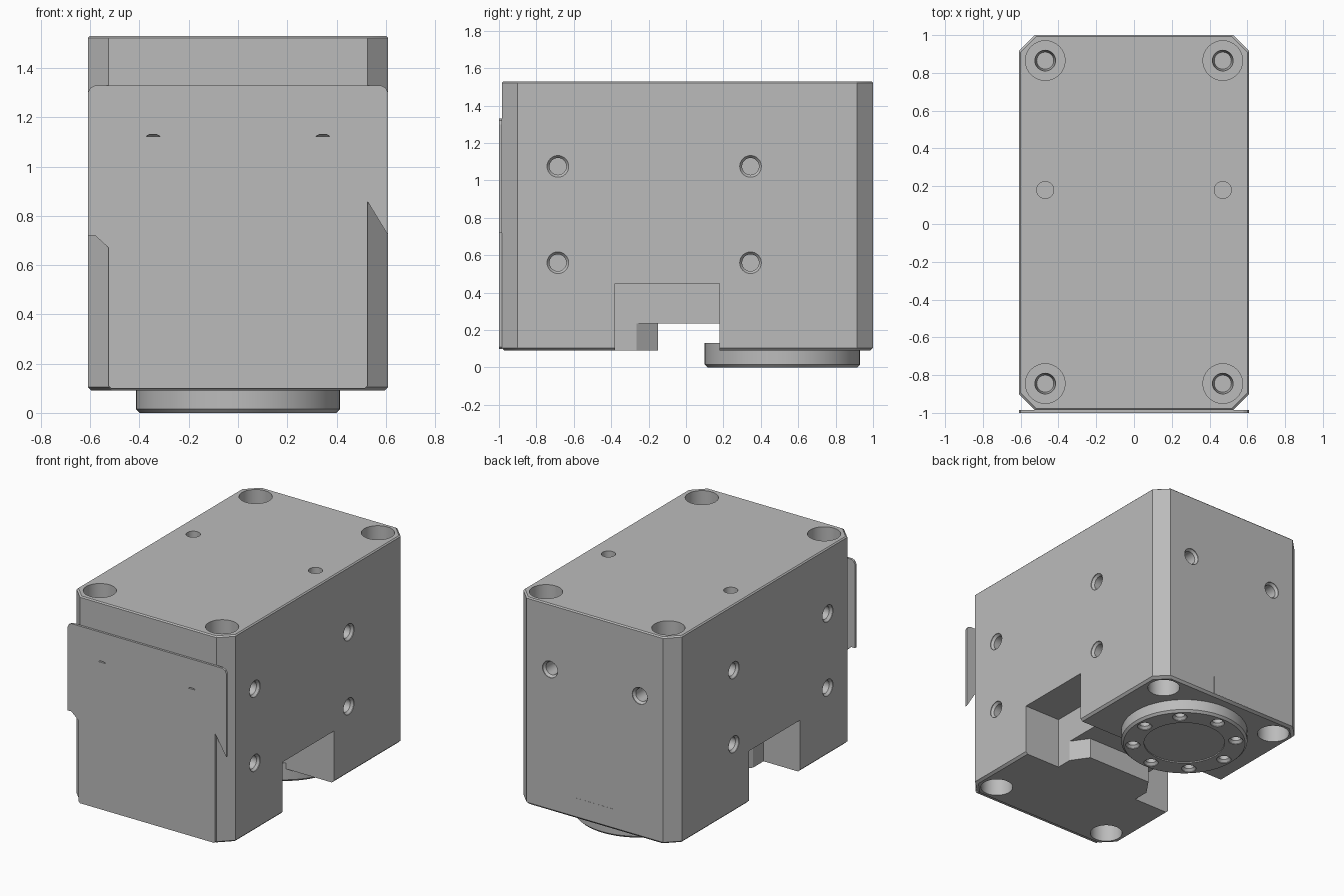
import bpy, bmesh
from math import cos, sin, pi, radians
from mathutils import Vector

old = bpy.data.objects.get("Cube")
if old:
    bpy.data.objects.remove(old)

grey = bpy.data.materials.new("machined_grey")
grey.use_nodes = True
grey.diffuse_color = (0.5, 0.5, 0.5, 1)
grey.node_tree.nodes["Principled BSDF"].inputs["Base Color"].default_value = (0.5, 0.5, 0.5, 1)


def skin(bm, rings):
    """Join equal rings of points into a closed solid."""
    rows = [[bm.verts.new(p) for p in ring] for ring in rings]
    n = len(rows[0])
    for a, b in zip(rows, rows[1:]):
        for i in range(n):
            j = (i + 1) % n
            bm.faces.new((a[i], a[j], b[j], b[i]))
    bm.faces.new(rows[0][::-1])
    bm.faces.new(rows[-1])


def turned(bm, profile, loc, axis, seg=32):
    """Revolve (radius, distance) pairs about an axis starting at loc."""
    q = Vector(axis).to_track_quat('Z', 'Y')
    skin(bm, [[Vector(loc) + q @ Vector((r * cos(2 * pi * k / seg), r * sin(2 * pi * k / seg), d))
               for k in range(seg)] for r, d in profile])


def finish(name, bm):
    bmesh.ops.recalc_face_normals(bm, faces=bm.faces)
    me = bpy.data.meshes.new(name)
    bm.to_mesh(me)
    bm.free()
    me.materials.append(grey)
    ob = bpy.data.objects.new(name, me)
    bpy.context.collection.objects.link(ob)
    return ob


def select(ob):
    bpy.ops.object.select_all(action='DESELECT')
    ob.select_set(True)
    bpy.context.view_layer.objects.active = ob


def cut(ob, bm):
    """Subtract the solid in bm from ob."""
    cutter = finish("cutter", bm)
    cutter.hide_render = True
    mod = ob.modifiers.new("cut", 'BOOLEAN')
    mod.operation, mod.solver, mod.object = 'DIFFERENCE', 'EXACT', cutter
    select(ob)
    bpy.ops.object.modifier_apply(modifier=mod.name)
    bpy.data.objects.remove(cutter)


def smooth(ob):
    select(ob)
    bpy.ops.object.shade_smooth_by_angle(angle=radians(30))


def prism(bm, outline, lo, hi, upright=False):
    """Extrude an outline along z, or along y when upright."""
    skin(bm, [[(a, t, b) if upright else (a, b, t) for a, b in outline] for t in (lo, hi)])


# Housing block with chamfered corners and softened rims
FRONT, BACK, SIDE, TOP, BOTTOM, CH = -0.985, 1.0, 0.61, 1.53, 0.09, 0.085


def octagon(inset, z):
    x, f, b = SIDE - inset, FRONT + inset, BACK - inset
    return [(p[0], p[1], z) for p in (
        (-x + CH, f), (x - CH, f), (x, f + CH), (x, b - CH),
        (x - CH, b), (-x + CH, b), (-x, b - CH), (-x, f + CH))]


bm = bmesh.new()
skin(bm, [octagon(0.015, BOTTOM), octagon(0, BOTTOM + 0.015),
          octagon(0, TOP - 0.008), octagon(0.008, TOP)])
housing = finish("housing", bm)

# Side notches and the low channel that joins them
for s in (-1, 1):
    bm = bmesh.new()
    prism(bm, [(s * 0.33, -0.38), (s * 0.7, -0.38), (s * 0.7, 0.18), (s * 0.33, 0.18)], 0, 0.45)
    cut(housing, bm)
bm = bmesh.new()
prism(bm, [(-0.34, -0.28), (-0.25, -0.15), (0.25, -0.15), (0.34, -0.28),
           (0.34, 0.18), (-0.34, 0.18)], 0, 0.235)
cut(housing, bm)

# Mounting holes
bore = [(0.105, -0.02), (0.105, 0.2), (0.055, 0.2), (0.045, 0.3)]
dowel = [(0.045, -0.02), (0.045, 0.15)]
thread = [(0.058, -0.02), (0.058, 0.004), (0.045, 0.02), (0.045, 0.13)]
bm = bmesh.new()
for s in (-1, 1):
    for y in (-0.845, 0.865):
        turned(bm, bore, (s * 0.47, y, TOP), (0, 0, -1))
        turned(bm, bore, (s * 0.47, y, BOTTOM), (0, 0, 1))
    turned(bm, dowel, (s * 0.47, 0.18, TOP), (0, 0, -1))
    for y in (-0.685, 0.345):
        for z in (0.56, 1.075):
            turned(bm, thread, (s * SIDE, y, z), (-s, 0, 0))
    turned(bm, thread, (s * 0.345, BACK, 1.075), (0, -1, 0))
    turned(bm, thread, (s * 0.345, FRONT, 1.075), (0, 1, 0))
cut(housing, bm)
smooth(housing)

# Thin front cover with wings over the chamfers
bm = bmesh.new()
prism(bm, [(-0.515, 0.1), (0.515, 0.1), (0.525, 0.11), (0.525, 0.86), (0.61, 0.72),
           (0.61, 1.3), (0.6, 1.32), (0.58, 1.33), (-0.58, 1.33), (-0.6, 1.32), (-0.61, 1.3),
           (-0.61, 0.72), (-0.58, 0.72), (-0.525, 0.67), (-0.525, 0.11)],
      -1.0, FRONT + 0.001, True)
cover = finish("front_cover", bm)
bm = bmesh.new()
for x in (-0.345, 0.345):
    prism(bm, [(x - 0.03, 1.122), (x + 0.03, 1.122), (x + 0.015, 1.13), (x - 0.015, 1.13)],
          -1.1, -0.9, True)
cut(cover, bm)

# Small flush plate low on the back
bm = bmesh.new()
prism(bm, [(-0.15, 0.106), (0.15, 0.106), (0.15, 0.235), (-0.15, 0.235)],
      BACK - 0.002, BACK + 0.001, True)
finish("back_plate", bm)

# Round output flange with bolt circle and shallow centre recess
CY = 0.515
bm = bmesh.new()
turned(bm, [(0.4, 0), (0.415, 0.015), (0.415, 0.13)], (0, CY, 0), (0, 0, 1), 96)
flange = finish("output_flange", bm)
bm = bmesh.new()
turned(bm, [(0.265, -0.02), (0.265, 0.008)], (0, CY, 0), (0, 0, 1), 64)
for k in range(8):
    a = k * pi / 4
    turned(bm, [(0.048, -0.02), (0.048, 0.004), (0.034, 0.02), (0.034, 0.09)],
           (0.34 * cos(a), CY + 0.34 * sin(a), 0), (0, 0, 1), 24)
cut(flange, bm)
smooth(flange)
